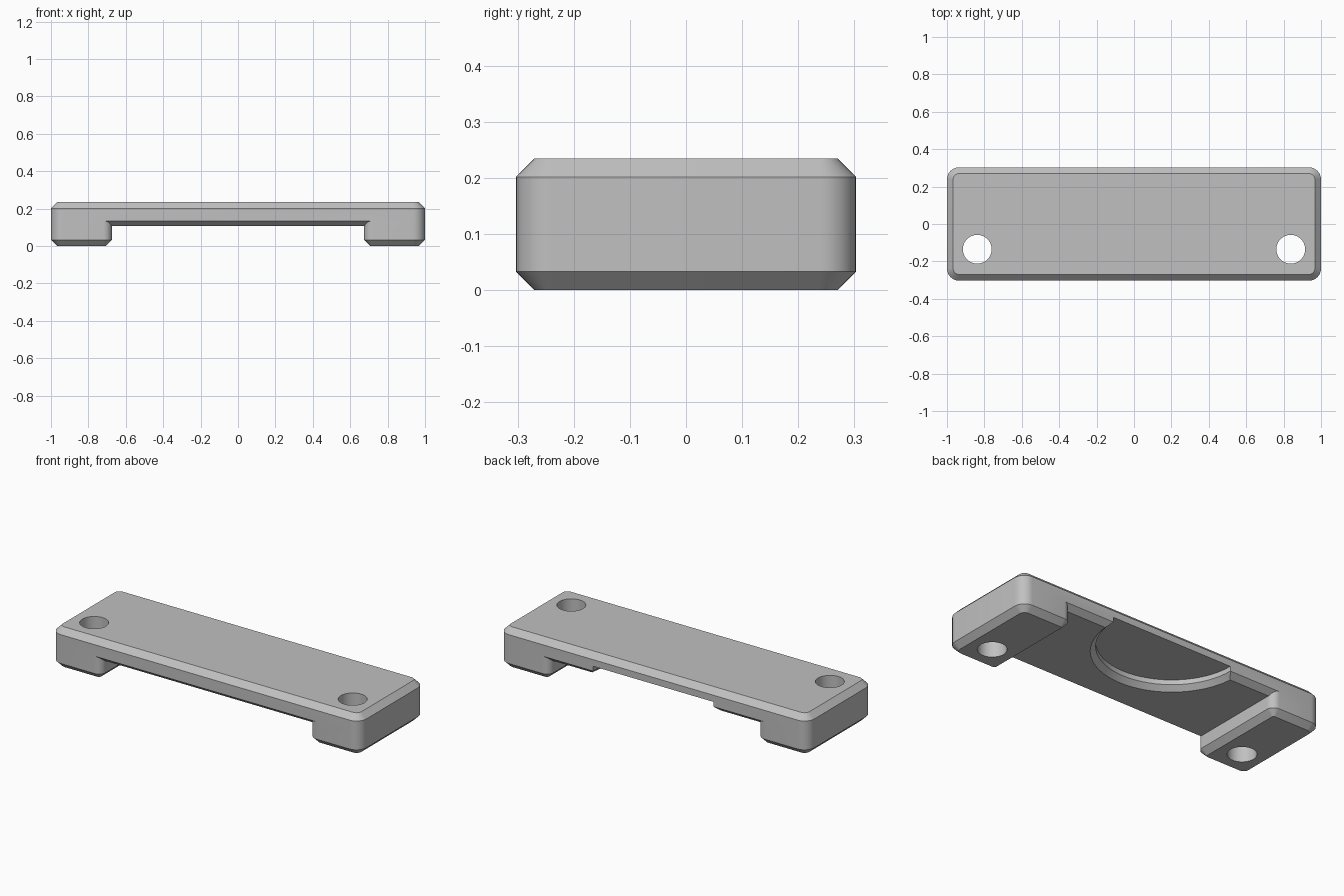
import bpy, bmesh, math
from mathutils import Vector

cube = bpy.data.objects.get("Cube")
if cube:
    bpy.data.objects.remove(cube, do_unlink=True)

HALF_Y, HEIGHT, CH = 0.303, 0.235, 0.033
FLOOR = 0.107          # underside of the bridge
POCKET_TOP = 0.163     # ceiling of the half-round pocket

grey = bpy.data.materials.new("plain grey")
grey.use_nodes = True
COLOUR = (0.53, 0.53, 0.53, 1)
grey.diffuse_color = COLOUR
grey.node_tree.nodes["Principled BSDF"].inputs["Base Color"].default_value = COLOUR


def outline(x0, x1, y0, y1, radii, inset, steps=8):
    """Rounded rectangle, counter-clockwise; radii for left and right corners."""
    left, right = radii
    corners = [(x1, y1, right, 0), (x0, y1, left, 1), (x0, y0, left, 2), (x1, y0, right, 3)]
    pts = []
    for x, y, r, quarter in corners:
        cx = x - r if x == x1 else x + r
        cy = y - r if y == y1 else y + r
        for i in range(steps + 1):
            a = (quarter + i / steps) * math.pi / 2
            pts.append((cx + (r - inset) * math.cos(a), cy + (r - inset) * math.sin(a)))
    return pts


def circle(cx, cy, r, n=64):
    return [(cx + r * math.cos(2 * math.pi * i / n), cy + r * math.sin(2 * math.pi * i / n))
            for i in range(n)]


def loft(name, layers):
    """Closed solid through (outline, z) layers from bottom to top."""
    bm = bmesh.new()
    rings = [[bm.verts.new((x, y, z)) for x, y in pts] for pts, z in layers]
    n = len(rings[0])
    for low, high in zip(rings, rings[1:]):
        for i in range(n):
            j = (i + 1) % n
            bm.faces.new((low[i], low[j], high[j], high[i]))
    bm.faces.new(rings[0][::-1])
    bm.faces.new(rings[-1])
    mesh = bpy.data.meshes.new(name)
    bm.to_mesh(mesh)
    bm.free()
    mesh.materials.append(grey)
    obj = bpy.data.objects.new(name, mesh)
    bpy.context.collection.objects.link(obj)
    return obj


def combine(target, tool, operation):
    mod = target.modifiers.new(operation.lower(), "BOOLEAN")
    mod.operation, mod.object, mod.solver = operation, tool, "EXACT"
    bpy.context.view_layer.objects.active = target
    bpy.ops.object.modifier_apply(modifier=mod.name)
    bpy.data.objects.remove(tool, do_unlink=True)


# Bridge plate, chamfered above and below
def plate_ring(inset):
    return outline(-1, 1, -HALF_Y, HALF_Y, (0.065, 0.065), inset)

bracket = loft("bracket", [(plate_ring(CH), FLOOR), (plate_ring(0), FLOOR + 0.028),
                           (plate_ring(0), HEIGHT - CH), (plate_ring(CH), HEIGHT)])

# Half-round pocket under the back edge, with a flared rim
combine(bracket, loft("pocket_cutter", [(circle(0, HALF_Y, 0.45), FLOOR - 0.03),
                                        (circle(0, HALF_Y, 0.392), FLOOR + 0.028),
                                        (circle(0, HALF_Y, 0.392), POCKET_TOP)]), "DIFFERENCE")

# End feet, chamfered at the bottom
for side in (-1, 1):
    x0, x1 = sorted((side, side * 0.675))
    radii = (0.065, 0.045) if side < 0 else (0.045, 0.065)

    def foot_ring(inset):
        return outline(x0, x1, -HALF_Y, HALF_Y, radii, inset)

    foot = loft("foot", [(foot_ring(CH), 0), (foot_ring(0), CH), (foot_ring(0), 0.17)])
    combine(bracket, foot, "UNION")

# Screw holes through the feet
for side in (-1, 1):
    hole = circle(side * 0.838, -0.135, 0.077, 48)
    combine(bracket, loft("hole_cutter", [(hole, -0.1), (hole, 0.4)]), "DIFFERENCE")

bpy.ops.object.select_all(action="DESELECT")
bracket.select_set(True)
bpy.context.view_layer.objects.active = bracket
bpy.ops.object.shade_smooth_by_angle(angle=math.radians(25))
